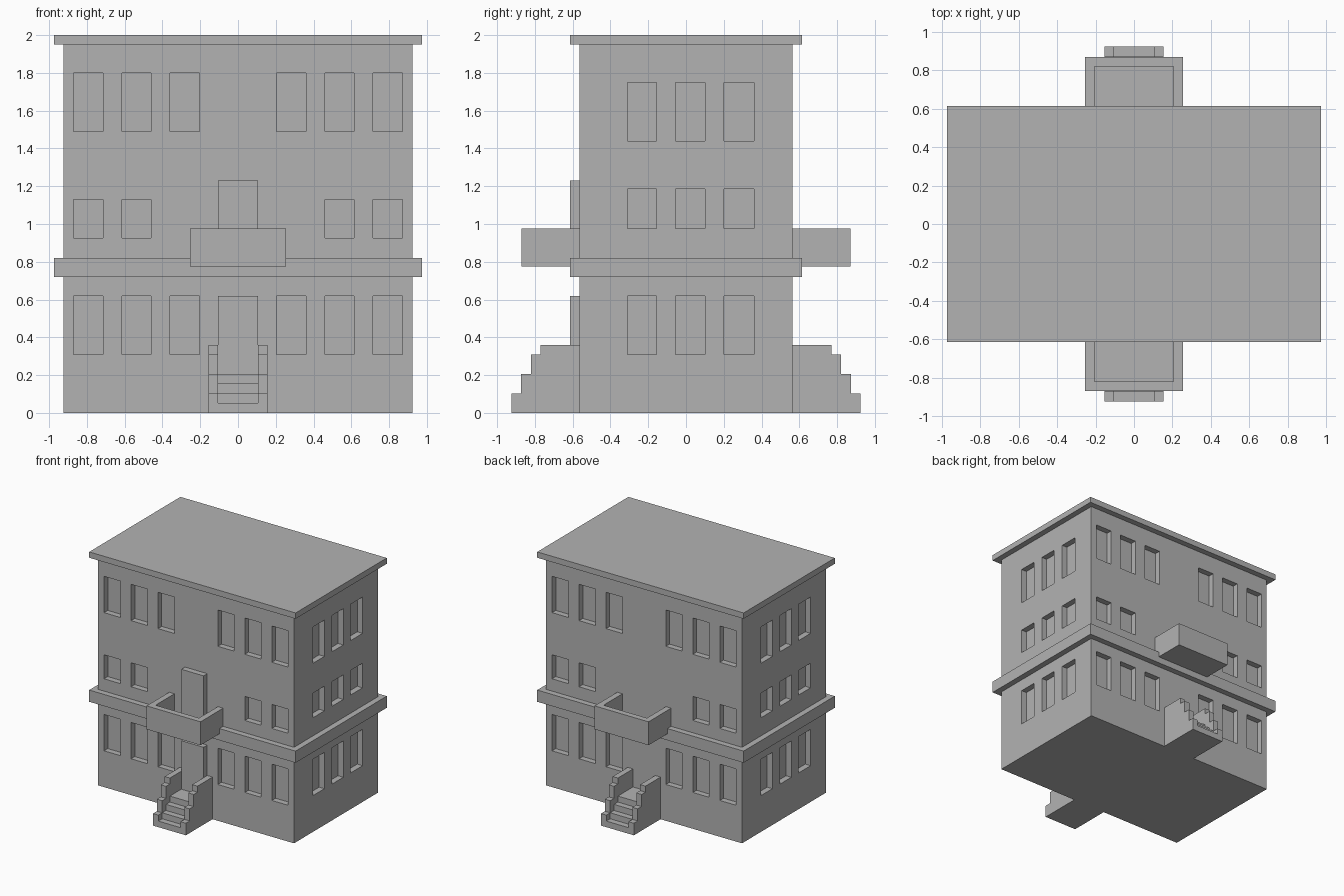
import bpy
import bmesh
import math
from mathutils import Matrix, Vector

cube = bpy.data.objects.get("Cube")
if cube:
    bpy.data.objects.remove(cube, do_unlink=True)

GREY = (0.45, 0.45, 0.45, 1)
stone = bpy.data.materials.new("plain grey")
stone.use_nodes = True
stone.diffuse_color = GREY
stone.node_tree.nodes["Principled BSDF"].inputs["Base Color"].default_value = GREY


def make_object(name, bm):
    bmesh.ops.recalc_face_normals(bm, faces=bm.faces)
    mesh = bpy.data.meshes.new(name)
    bm.to_mesh(mesh)
    bm.free()
    mesh.materials.append(stone)
    ob = bpy.data.objects.new(name, mesh)
    bpy.context.collection.objects.link(ob)
    return ob


def boxes(name, spans):
    """One mesh of boxes, each given by its low and high corner."""
    bm = bmesh.new()
    for low, high in spans:
        low, high = Vector(low), Vector(high)
        place = Matrix.Translation((low + high) / 2) @ Matrix.Diagonal((*(high - low), 1))
        bmesh.ops.create_cube(bm, size=1, matrix=place)
    return make_object(name, bm)


def side_prism(name, profile, half_width):
    """Extrude a (y, z) profile symmetrically along x."""
    bm = bmesh.new()
    face = bm.faces.new([bm.verts.new((-half_width, y, z)) for y, z in profile])
    extruded = bmesh.ops.extrude_face_region(bm, geom=[face])["geom"]
    verts = [v for v in extruded if isinstance(v, bmesh.types.BMVert)]
    bmesh.ops.translate(bm, verts=verts, vec=(2 * half_width, 0, 0))
    return make_object(name, bm)


def cut(ob, cutter):
    """Subtract the cutter and discard it."""
    mod = ob.modifiers.new("cut", 'BOOLEAN')
    mod.operation, mod.solver, mod.object = 'DIFFERENCE', 'EXACT', cutter
    bpy.context.view_layer.update()
    result = bpy.data.meshes.new_from_object(
        ob.evaluated_get(bpy.context.evaluated_depsgraph_get()))
    ob.modifiers.clear()
    ob.data = result
    bpy.data.objects.remove(cutter, do_unlink=True)


def stairway(start, bottom, heights, back, base):
    """Stepped (y, z) outline climbing towards the wall."""
    points = [(start, bottom)]
    for i, z in enumerate(heights):
        y = start + i * TREAD
        points += [(y, z), (y + TREAD, z)]
    points[-1] = (back, heights[-1])
    return points + [(back, base)]


W, D = 0.925, 0.565        # half width and half depth of the walls
LEDGE = 0.05               # overhang, and depth of the window recesses
TREAD = 0.052

# Walls with recessed windows; the two ends are each other's half turn
walls = boxes("walls", [((-W, -D, 0), (W, D, 1.95))])
recesses = []
front_columns = [(0.205, 0.36), (0.46, 0.615), (0.715, 0.87)]
end_columns = [(-0.31, -0.155), (-0.055, 0.1), (0.2, 0.36)]
front_rows = [(0.31, 0.62, 0), (0.925, 1.13, 1), (1.49, 1.8, 0)]
end_rows = [(0.31, 0.62), (0.975, 1.185), (1.44, 1.75)]
for z0, z1, skipped in front_rows:
    for a, b in front_columns[skipped:]:
        for x0, x1 in ((a, b), (-b, -a)):
            recesses.append(((x0, -D - LEDGE, z0), (x1, -D + LEDGE, z1)))
            recesses.append(((x0, D - LEDGE, z0), (x1, D + LEDGE, z1)))
for z0, z1 in end_rows:
    for a, b in end_columns:
        recesses.append(((W - LEDGE, a, z0), (W + LEDGE, b, z1)))
        recesses.append(((-W - LEDGE, -b, z0), (-W + LEDGE, -a, z1)))
cut(walls, boxes("window_cutter", recesses))

# Roof slab and ledge between the storeys
for name, z0, z1 in (("roof", 1.95, 2), ("storey_ledge", 0.72, 0.82)):
    boxes(name, [((-W - LEDGE, -D - LEDGE, z0), (W + LEDGE, D + LEDGE, z1))])

# Doors on the front only
for name, z0, z1 in (("entrance_door", 0.205, 0.62), ("balcony_door", 0.82, 1.23)):
    boxes(name, [((-0.105, -D - LEDGE, z0), (0.105, -D, z1))])

# Balcony with solid parapet
balcony = boxes("front_balcony", [((-0.255, -0.87, 0.775), (0.255, -D, 0.975))])
cut(balcony, boxes("balcony_cutter", [((-0.205, -0.82, 0.825), (0.205, -D + 0.1, 1.1))]))

# Entrance steps sunk between stepped side walls
steps = side_prism("front_steps", stairway(
    -0.925, 0, (0.103, 0.206, 0.309, 0.36), -D, 0), 0.155)
tread_cut = stairway(-0.925, 0.052, (0.052, 0.103, 0.155, 0.206), -D + 0.1, 0.6)
tread_cut = [(-1.1, 0.6), (-1.1, 0.052)] + tread_cut[2:]
cut(steps, side_prism("tread_cutter", tread_cut, 0.105))

# Same balcony and steps at the back
for ob in (balcony, steps):
    twin = ob.copy()
    twin.name = ob.name.replace("front", "back")
    twin.rotation_euler.z = math.pi
    bpy.context.collection.objects.link(twin)
